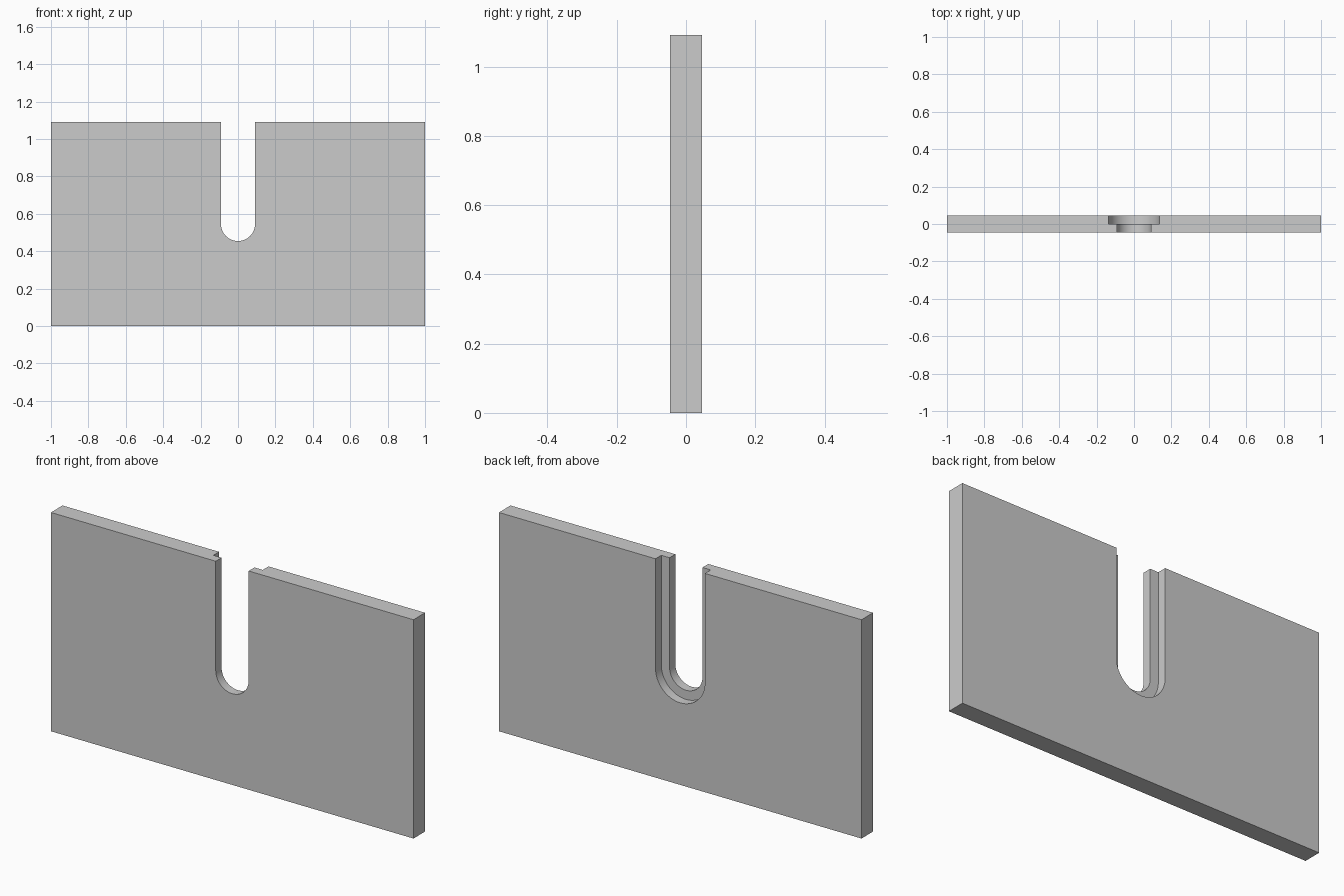
import bpy, bmesh
from math import pi, cos, sin, radians

if "Cube" in bpy.data.objects:
    bpy.data.objects.remove(bpy.data.objects["Cube"])

# Overall sizes
HW, H, T = 1.0, 1.091, 0.0455        # half width, height, half thickness
R_FRONT, R_BACK = 0.091, 0.1365      # slot radius at front, wider recess at back
ZC, SEG = 0.5455, 32                 # slot arc centre height, arc segments

bm = bmesh.new()


def slot_row(r, y):
    """U-shaped row of vertices: down the right side, round the arc, up the left."""
    pts = [(r, H)]
    pts += [(r * cos(pi * i / SEG), ZC - r * sin(pi * i / SEG)) for i in range(SEG + 1)]
    pts += [(-r, H)]
    return [bm.verts.new((x, y, z)) for x, z in pts]


def corners(y):
    """Outer corners: top left, bottom left, bottom right, top right."""
    return [bm.verts.new((x, y, z)) for x, z in ((-HW, H), (-HW, 0), (HW, 0), (HW, H))]


# Stepped slot walls, from front to back
rows = [slot_row(r, y) for r, y in
        ((R_FRONT, -T), (R_FRONT, 0), (R_BACK, 0), (R_BACK, T))]
for a, b in zip(rows, rows[1:]):
    for i in range(len(a) - 1):
        bm.faces.new((a[i], a[i + 1], b[i + 1], b[i]))

# Front and back faces
front, back = corners(-T), corners(T)
bm.faces.new(rows[0] + front)
bm.faces.new(rows[-1] + back)

# Left side, bottom, right side
for i in range(3):
    bm.faces.new((front[i], front[i + 1], back[i + 1], back[i]))

# Top edges either side of the slot
bm.faces.new([front[3], back[3]] + [r[0] for r in reversed(rows)])
bm.faces.new([front[0], back[0]] + [r[-1] for r in reversed(rows)])

bmesh.ops.recalc_face_normals(bm, faces=bm.faces[:])
mesh = bpy.data.meshes.new("slotted_plate")
bm.to_mesh(mesh)
bm.free()
plate = bpy.data.objects.new("slotted_plate", mesh)
bpy.context.collection.objects.link(plate)

# Smooth arc, sharp edges
bpy.context.view_layer.objects.active = plate
plate.select_set(True)
bpy.ops.object.shade_smooth_by_angle(angle=radians(30))
